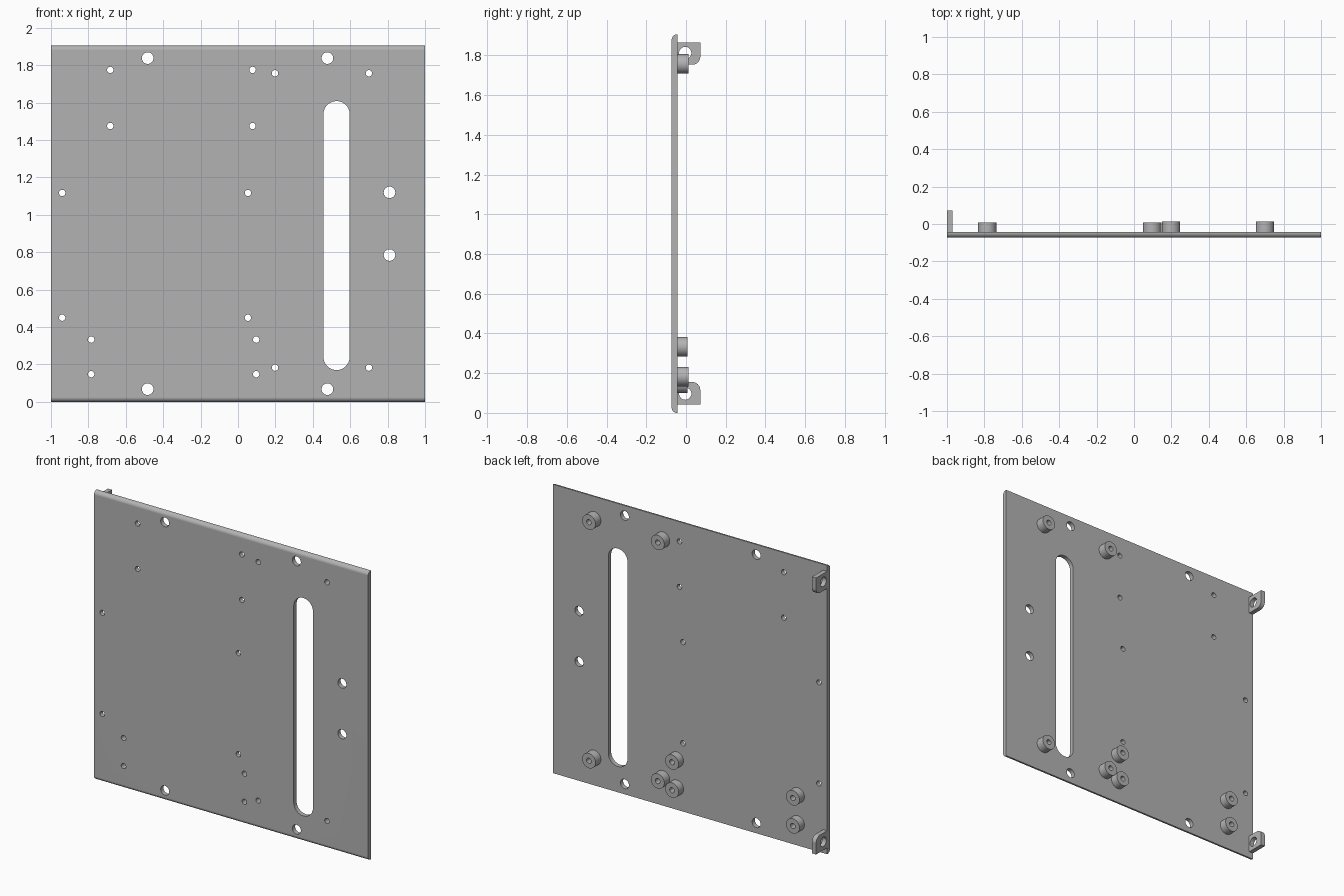
import bpy, bmesh, math
from mathutils import Vector

if "Cube" in bpy.data.objects:
    bpy.data.objects.remove(bpy.data.objects["Cube"])

FRONT, BACK, EDGE = -0.072, -0.043, 0.072
HEIGHT = 1.905
HOLE, BIG = 0.017, 0.031

metal = bpy.data.materials.new("plain_grey")
metal.use_nodes = True
metal.diffuse_color = (0.45, 0.45, 0.45, 1)
metal.node_tree.nodes["Principled BSDF"].inputs["Base Color"].default_value = (0.45, 0.45, 0.45, 1)


def arc(u, v, r, start, end, steps):
    """Points along an arc, angles in degrees."""
    angles = [math.radians(start + (end - start) * i / steps) for i in range(steps + 1)]
    return [(u + r * math.cos(a), v + r * math.sin(a)) for a in angles]


def circle(u, v, r):
    return arc(u, v, r, 0, 360, 32)[:-1]


def prism(bm, outline, axis, start, end):
    """Extrude a closed outline along x (outline in y, z) or y (outline in x, z)."""
    place = (lambda u, v: (start, u, v)) if axis == "x" else (lambda u, v: (u, start, v))
    step = Vector((end - start, 0, 0)) if axis == "x" else Vector((0, end - start, 0))
    face = bm.faces.new([bm.verts.new(place(u, v)) for u, v in outline])
    top = bmesh.ops.extrude_face_region(bm, geom=[face], use_keep_orig=True)["geom"]
    bmesh.ops.translate(bm, verts=[g for g in top if isinstance(g, bmesh.types.BMVert)], vec=step)


def make(name, prisms):
    bm = bmesh.new()
    for p in prisms:
        prism(bm, *p)
    bmesh.ops.recalc_face_normals(bm, faces=bm.faces)
    mesh = bpy.data.meshes.new(name)
    bm.to_mesh(mesh)
    bm.free()
    mesh.materials.append(metal)
    obj = bpy.data.objects.new(name, mesh)
    bpy.context.collection.objects.link(obj)
    return obj


def cut_and_shade(obj, cutter_prisms):
    cutter = make("cutter", cutter_prisms)
    cutter.hide_render = True
    mod = obj.modifiers.new("holes", "BOOLEAN")
    mod.operation, mod.solver, mod.object = "DIFFERENCE", "EXACT", cutter
    bpy.ops.object.select_all(action="DESELECT")
    bpy.context.view_layer.objects.active = obj
    obj.select_set(True)
    bpy.ops.object.modifier_apply(modifier=mod.name)
    bpy.data.objects.remove(cutter)
    bpy.ops.object.shade_smooth_by_angle(angle=math.radians(30))
    normals = obj.modifiers.new("flat_normals", "WEIGHTED_NORMAL")
    normals.keep_sharp = True


# Standoffs: x, z, back end
standoffs = [(x, z, 0.013) for x in (0.198, 0.7) for z in (0.183, 1.757)]
standoffs += [(x, z, 0.008) for x in (-0.785, 0.097) for z in (0.148, 0.333)]

# Plate holes: x, z, radius
holes = [(x, z, HOLE) for x, z, _ in standoffs]
holes += [(x, z, HOLE) for x in (-0.683, 0.078) for z in (1.475, 1.775)]
holes += [(x, z, HOLE) for x in (-0.94, 0.053) for z in (0.45, 1.117)]
holes += [(x, z, BIG) for x in (-0.483, 0.478) for z in (0.068, 1.838)]
holes += [(0.81, z, BIG) for z in (0.785, 1.12)]

# Plate with rounded front edges at top and bottom, plus the long slot
r = 0.025
profile = [(BACK, 0), (BACK, HEIGHT)]
profile += arc(FRONT + r, HEIGHT - r, r, 90, 180, 8) + arc(FRONT + r, r, r, 180, 270, 8)
plate = make("plate", [(profile, "x", -1, 1)])
slot = arc(0.527, 1.538, 0.07, 0, 180, 20) + arc(0.527, 0.24, 0.07, 180, 360, 20)
cut_and_shade(plate, [(o, "y", -0.2, 0.2) for o in [slot] + [circle(*h) for h in holes]])

# Bored round standoffs on the back
for i, (x, z, end) in enumerate(standoffs):
    boss = make(f"standoff_{i + 1}", [(circle(x, z, 0.049), "y", BACK, end)])
    cut_and_shade(boss, [(circle(x, z, HOLE), "y", -0.2, 0.2)])

# Mounting tabs on the right edge, each with its inner corner rounded
c = 0.04
lower = [(BACK, 0.042), (EDGE, 0.042)] + arc(EDGE - c, 0.155 - c, c, 0, 90, 8) + [(BACK, 0.155)]
upper = [(y, HEIGHT + 0.003 - z) for y, z in lower]
for name, outline, z in (("lower_tab", lower, 0.097), ("upper_tab", upper, 1.812)):
    tab = make(name, [(outline, "x", -1, -0.97)])
    cut_and_shade(tab, [(circle(-0.004, z, BIG), "x", -1.2, -0.8)])
